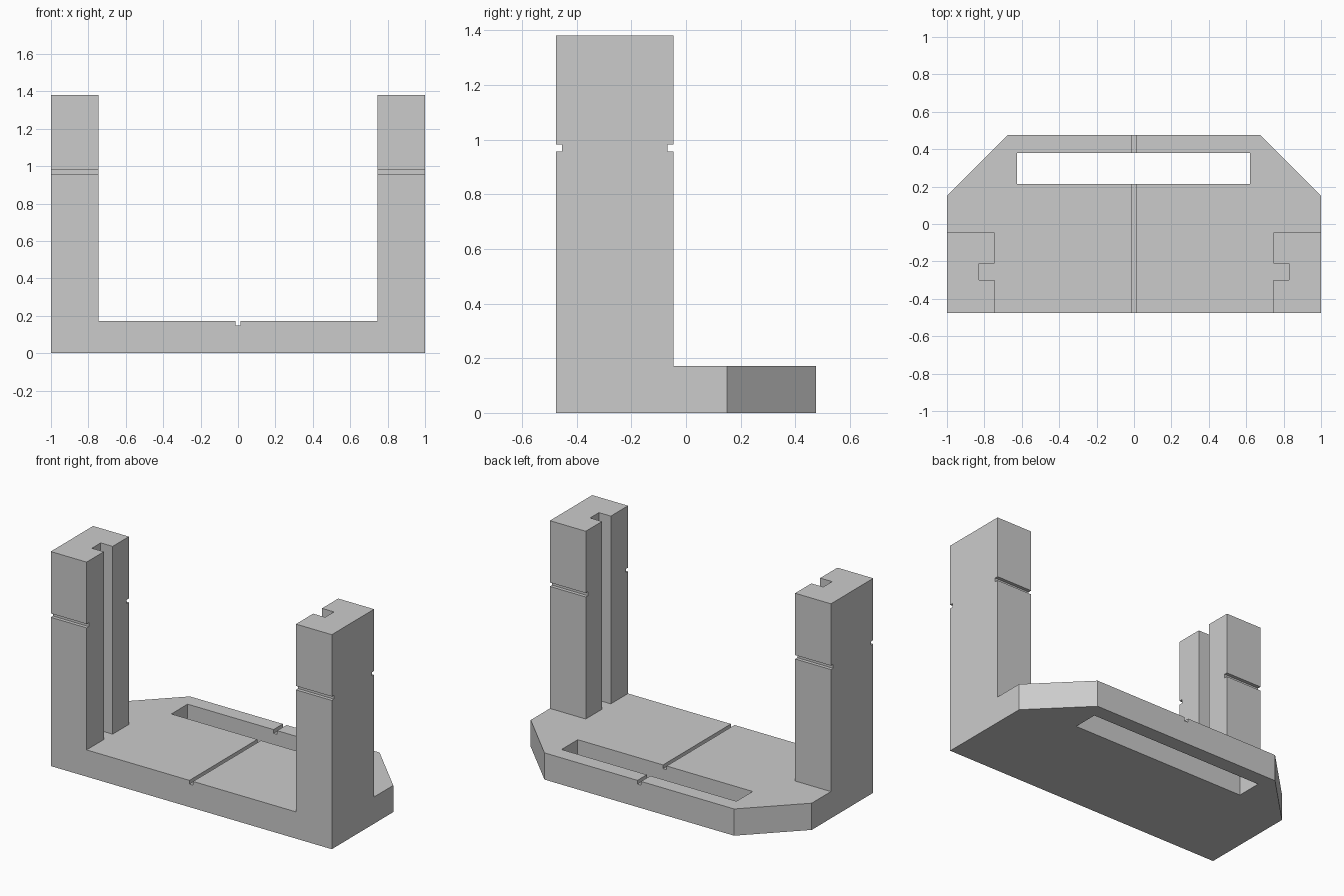
import bpy
import bmesh

cube = bpy.data.objects.get("Cube")
if cube:
    bpy.data.objects.remove(cube, do_unlink=True)

grey = bpy.data.materials.new("plain grey")
grey.use_nodes = True
grey.diffuse_color = (0.6, 0.6, 0.6, 1)
grey.node_tree.nodes["Principled BSDF"].inputs["Base Color"].default_value = (0.6, 0.6, 0.6, 1)

FRONT, BACK, POST_BACK = -0.475, 0.475, -0.045
BASE_TOP, HEIGHT, INNER = 0.172, 1.38, 0.745


def prism(name, outline, z0, z1):
    """Extrude a plan outline between two heights."""
    bm = bmesh.new()
    face = bm.faces.new([bm.verts.new((x, y, z0)) for x, y in outline])
    top = bmesh.ops.extrude_face_region(bm, geom=[face])["geom"]
    verts = [v for v in top if isinstance(v, bmesh.types.BMVert)]
    bmesh.ops.translate(bm, verts=verts, vec=(0, 0, z1 - z0))
    bmesh.ops.recalc_face_normals(bm, faces=bm.faces)
    mesh = bpy.data.meshes.new(name)
    bm.to_mesh(mesh)
    bm.free()
    mesh.materials.append(grey)
    obj = bpy.data.objects.new(name, mesh)
    bpy.context.collection.objects.link(obj)
    return obj


def box(name, x0, x1, y0, y1, z0, z1):
    return prism(name, [(x0, y0), (x1, y0), (x1, y1), (x0, y1)], z0, z1)


def mirrored(right):
    return right + [(-x, y) for x, y in reversed(right)]


# Full-height footprint with chamfered back corners
stand = prism("stand", mirrored([(1, FRONT), (1, 0.15), (0.675, BACK)]), 0, HEIGHT)

# Clearance above the base, leaving two posts with slotted inner faces
clearance = mirrored([(INNER, -0.6), (INNER, -0.3), (0.83, -0.3), (0.83, -0.21),
                      (INNER, -0.21), (INNER, POST_BACK), (1.1, POST_BACK), (1.1, 0.6)])
cutters = [
    prism("upper_clearance_cutter", clearance, BASE_TOP, 1.5),
    # Long window through the base, then the centre line groove
    box("base_window_cutter", -0.625, 0.62, 0.215, 0.38, -0.1, 0.3),
    box("centre_groove_cutter", -0.013, 0.013, -0.6, 0.6, 0.148, 0.3),
    # Marking grooves across the posts
    box("front_groove_cutter", -1.1, 1.1, -0.6, FRONT + 0.022, 0.957, 0.982),
    box("back_groove_cutter", -1.1, 1.1, POST_BACK - 0.022, 0.1, 0.957, 0.982),
]

for cutter in cutters:
    cut = stand.modifiers.new(cutter.name, "BOOLEAN")
    cut.operation = "DIFFERENCE"
    cut.solver = "EXACT"
    cut.object = cutter
    cutter.hide_render = True
    cutter.display_type = "WIRE"

# Bake the cuts and discard the cutters
bpy.context.view_layer.update()
graph = bpy.context.evaluated_depsgraph_get()
result = bpy.data.meshes.new_from_object(stand.evaluated_get(graph))
stand.modifiers.clear()
stand.data = result
for cutter in cutters:
    bpy.data.objects.remove(cutter, do_unlink=True)
